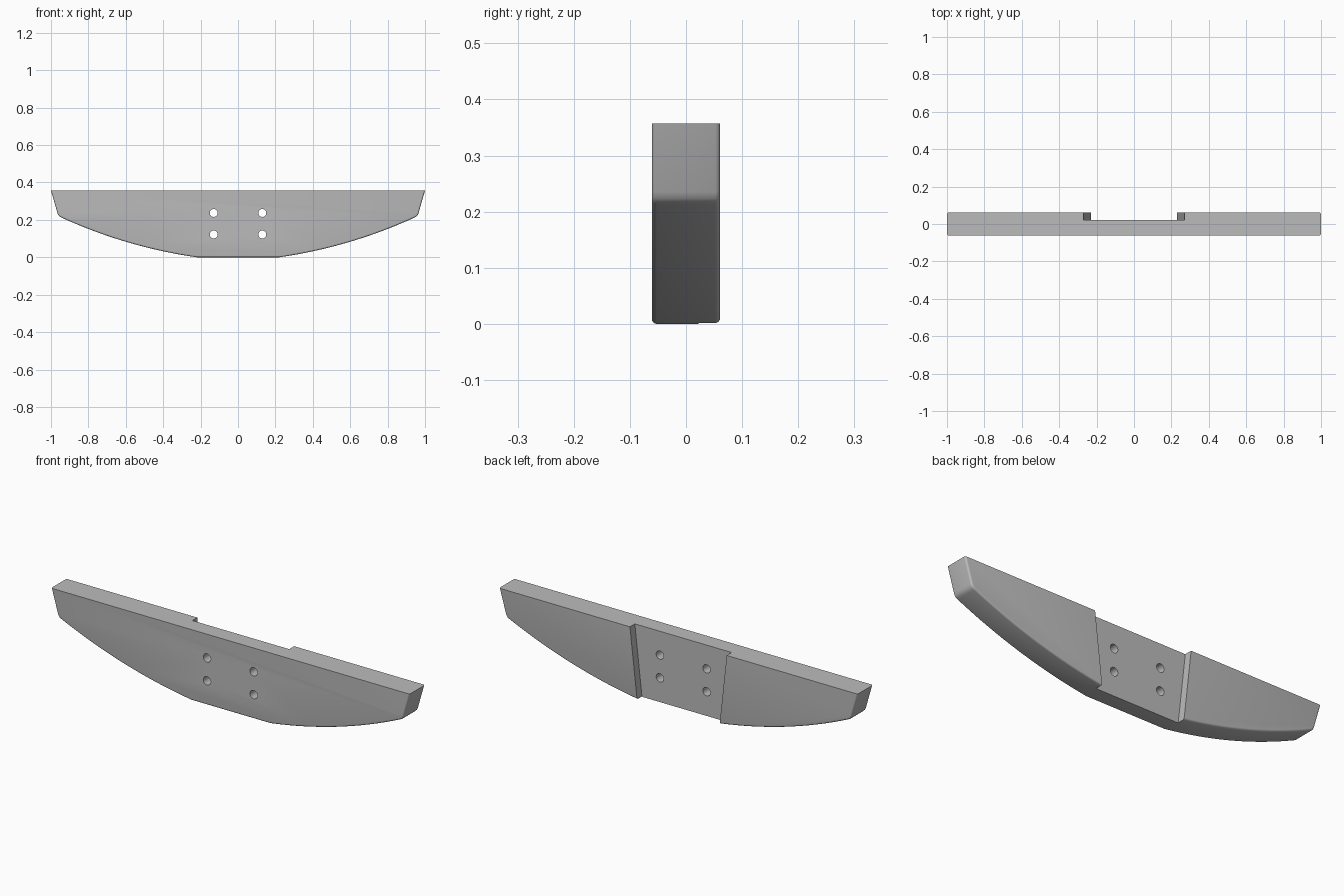
import bpy, bmesh, math

cube = bpy.data.objects.get("Cube")
if cube:
    bpy.data.objects.remove(cube, do_unlink=True)

HEIGHT, HALF_DEPTH, NOTCH_Y = 0.357, 0.061, 0.022

grey = bpy.data.materials.new("plain grey")
grey.use_nodes = True
COLOUR = (0.5, 0.5, 0.5, 1)
grey.diffuse_color = COLOUR
grey.node_tree.nodes["Principled BSDF"].inputs["Base Color"].default_value = COLOUR


def prism(name, outline, y0, y1, fillet=0):
    """Extrude an x-z outline along y, optionally rounding its face edges below the top."""
    bm = bmesh.new()
    face = bm.faces.new([bm.verts.new((x, y0, z)) for x, z in outline])
    new = bmesh.ops.extrude_face_region(bm, geom=[face])["geom"]
    for v in new:
        if isinstance(v, bmesh.types.BMVert):
            v.co.y = y1
    bmesh.ops.recalc_face_normals(bm, faces=bm.faces)
    if fillet:
        rims = [e for e in bm.edges
                if abs(e.verts[0].co.y - e.verts[1].co.y) < 1e-5
                and min(v.co.z for v in e.verts) < HEIGHT - 0.01]
        bmesh.ops.bevel(bm, geom=rims, offset=fillet, segments=4,
                        profile=0.5, affect='EDGES')
    mesh = bpy.data.meshes.new(name)
    bm.to_mesh(mesh)
    bm.free()
    obj = bpy.data.objects.new(name, mesh)
    bpy.context.collection.objects.link(obj)
    mesh.materials.append(grey)
    return obj


def cut(body, cutter):
    """Subtract the cutter from the body and discard it."""
    cutter.hide_render = True
    mod = body.modifiers.new("cut", 'BOOLEAN')
    mod.operation = 'DIFFERENCE'
    mod.solver = 'EXACT'
    mod.object = cutter
    bpy.context.view_layer.objects.active = body
    bpy.ops.object.modifier_apply(modifier=mod.name)
    bpy.data.objects.remove(cutter, do_unlink=True)


# Right half of the outline: flat base, shallow arc, rounded corner, slanted end
start, end, sag, steps = (0.22, 0), (0.943, 0.212), 0.027, 16
half = []
for i in range(steps + 1):
    t = i / steps
    bow = 4 * sag * t * (1 - t)
    half.append((start[0] + (end[0] - start[0]) * t + bow * 0.28,
                 start[1] + (end[1] - start[1]) * t - bow * 0.96))
half += [(0.953, 0.217), (0.960, 0.224), (0.965, 0.235), (1, HEIGHT)]
outline = half + [(-x, z) for x, z in reversed(half)]
body = prism("curved_bar", outline, -HALF_DEPTH, HALF_DEPTH, 0.009)

# Tapered recess across the back, wider at the top
taper = 0.04 / HEIGHT
low, high = -0.1, HEIGHT + 0.1
w0, w1 = 0.23 + taper * low, 0.23 + taper * high
cut(body, prism("recess_cutter", [(-w0, low), (w0, low), (w1, high), (-w1, high)],
                NOTCH_Y, 0.2))

# Four bolt holes
for x in (-0.13, 0.13):
    for z in (0.122, 0.237):
        ring = [(x + 0.021 * math.cos(a), z + 0.021 * math.sin(a))
                for a in (math.tau * i / 32 for i in range(32))]
        cut(body, prism("hole_cutter", ring, -0.2, 0.2))

bpy.ops.object.select_all(action='DESELECT')
body.select_set(True)
bpy.context.view_layer.objects.active = body
bpy.ops.object.shade_smooth_by_angle(angle=math.radians(30))
